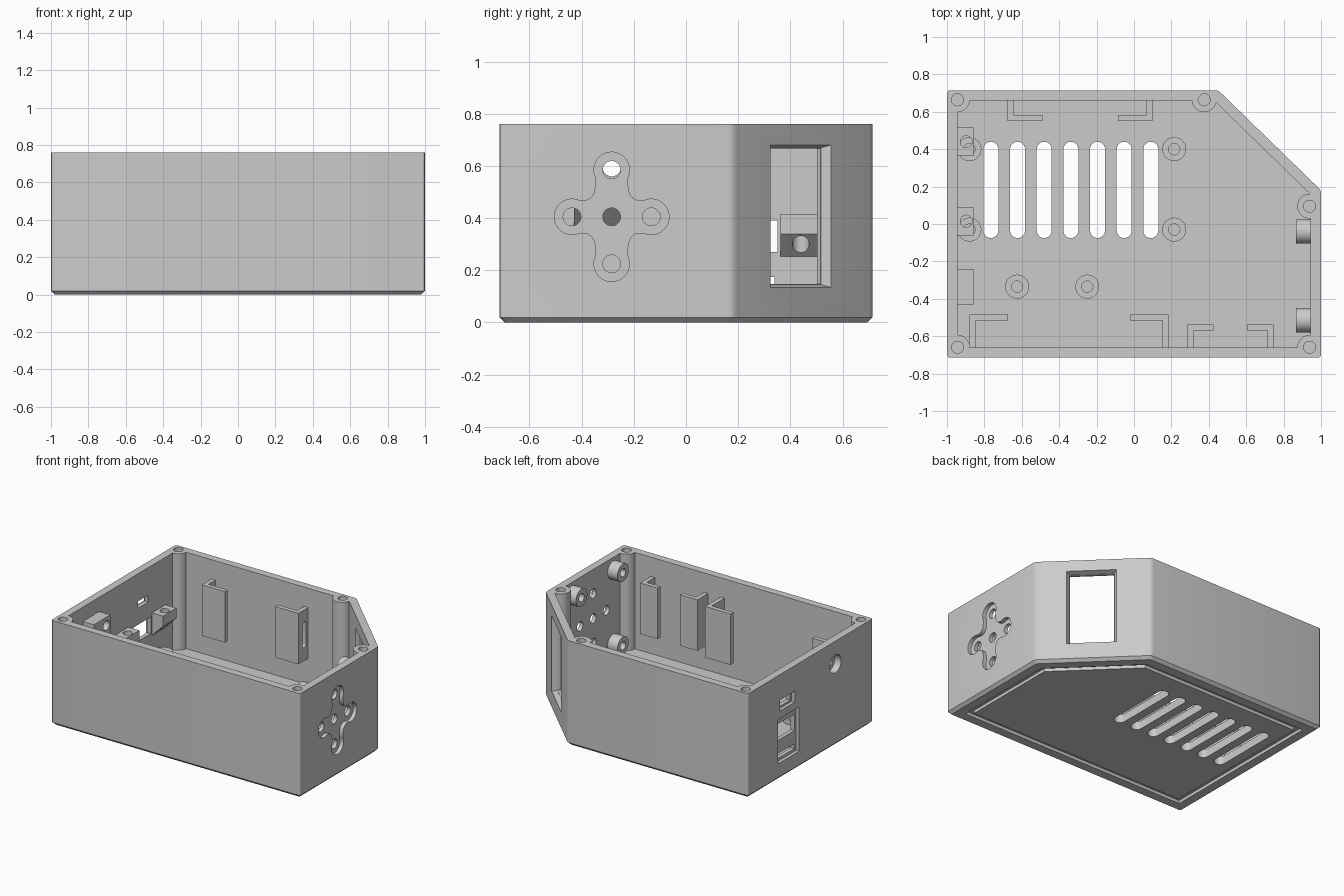
import bpy, bmesh
from math import sin, cos, pi, radians
from mathutils import Matrix, Vector

if "Cube" in bpy.data.objects:
    bpy.data.objects.remove(bpy.data.objects["Cube"])

grey = bpy.data.materials.new("plain grey")
grey.use_nodes = True
grey.diffuse_color = (0.6, 0.6, 0.6, 1)
grey.node_tree.nodes["Principled BSDF"].inputs["Base Color"].default_value = (0.6, 0.6, 0.6, 1)

ALONG_Z = Matrix.Identity(4)
ALONG_X = Matrix(((0, 0, 1, 0), (1, 0, 0, 0), (0, 1, 0, 0), (0, 0, 0, 1)))   # profile in (y, z)
ALONG_Y = Matrix(((0, 1, 0, 0), (0, 0, 1, 0), (1, 0, 0, 0), (0, 0, 0, 1)))   # profile in (z, x)


def loft(name, rings, frame=ALONG_Z):
    """Skin a stack of (outline, height) rings with equal point counts and cap both ends."""
    bm = bmesh.new()
    loops = [[bm.verts.new((u, v, w)) for u, v in pts] for pts, w in rings]
    bm.faces.new(loops[0])
    bm.faces.new(loops[-1])
    for a, b in zip(loops, loops[1:]):
        for i in range(len(a)):
            j = (i + 1) % len(a)
            bm.faces.new((a[i], a[j], b[j], b[i]))
    bm.transform(frame)
    bmesh.ops.recalc_face_normals(bm, faces=bm.faces)
    mesh = bpy.data.meshes.new(name)
    bm.to_mesh(mesh)
    bm.free()
    mesh.materials.append(grey)
    ob = bpy.data.objects.new(name, mesh)
    bpy.context.collection.objects.link(ob)
    return ob


def prism(name, pts, lo, hi, frame=ALONG_Z):
    return loft(name, [(pts, lo), (pts, hi)], frame)


def rect(u0, u1, v0, v1):
    return [(u0, v0), (u1, v0), (u1, v1), (u0, v1)]


def circle(u, v, r, n=32):
    return [(u + r * cos(2 * pi * (i + 0.5) / n), v + r * sin(2 * pi * (i + 0.5) / n)) for i in range(n)]


def slot(u, v0, v1, r, n=12):
    top = [(u + r * cos(pi * i / n), v1 - r + r * sin(pi * i / n)) for i in range(n + 1)]
    return top + [(u - r * cos(pi * i / n), v0 + r - r * sin(pi * i / n)) for i in range(n + 1)]


def inset(pts, d):
    """Move every side of a counter-clockwise convex outline inwards."""
    out = []
    for i, p in enumerate(pts):
        p, q, r = Vector(p), Vector(pts[i - 1]), Vector(pts[(i + 1) % len(pts)])
        e, f = (p - q).normalized(), (r - p).normalized()
        m, n = Vector((-e.y, e.x)), Vector((-f.y, f.x))
        out.append(tuple(p + (m + n) * d / (1 + m.dot(n))))
    return out


def rounded(pts, r):
    """Round every corner with a short curve."""
    out = []
    for i, p in enumerate(pts):
        p, q, s = Vector(p), Vector(pts[i - 1]), Vector(pts[(i + 1) % len(pts)])
        a, b = p + (q - p).normalized() * r, p + (s - p).normalized() * r
        out += [tuple(a * (1 - t) ** 2 + p * 2 * t * (1 - t) + b * t * t) for t in (0, 0.33, 0.67, 1)]
    return out


def extent(mesh):
    return sum(max((v.co[i] for v in mesh.vertices), default=0) -
               min((v.co[i] for v in mesh.vertices), default=0) for i in range(3))


def cut(ob, *cutters):
    """Subtract cutters one by one; use the second solver if the first damages the part."""
    for c in cutters:
        for solver in ('EXACT', 'FLOAT'):
            before = ob.data.copy()
            mod = ob.modifiers.new("cut", 'BOOLEAN')
            mod.operation, mod.solver, mod.object = 'DIFFERENCE', solver, c
            bpy.context.view_layer.objects.active = ob
            bpy.ops.object.modifier_apply(modifier=mod.name)
            if abs(extent(ob.data) - extent(before)) < 0.01:
                break
            ob.data = before
        bpy.data.objects.remove(c)
    return ob


H, FLOOR, WALL = 0.76, 0.06, 0.055
outline = [(-1, -0.715), (1, -0.715), (1, 0.18), (0.45, 0.715), (-1, 0.715)]

# Case body: rounded upright corners and a chamfered base
case = loft("case", [(rounded(inset(outline, 0.02), 0.012), 0), (rounded(outline, 0.018), 0.02),
                     (rounded(outline, 0.018), H)])

# Hollow inside, leaving the screw columns in the corners
columns = [(-0.944, 0.664), (0.375, 0.664), (0.939, 0.095), (0.939, -0.659), (-0.944, -0.659)]
cavity = prism("cavity", inset(outline, WALL), FLOOR, H + 0.1)
cut(cavity, *[prism("column", circle(x, y, 0.066), 0, H + 0.2) for x, y in columns])
cut(case, cavity)
cut(case, *[prism("screw_hole", circle(x, y, 0.032), 0.4, H + 0.1) for x, y in columns])

# Groove under the base
groove = cut(prism("groove", inset(outline, 0.085), -0.1, 0.022),
             prism("groove_core", inset(outline, 0.125), -0.2, 0.1))
cut(case, groove)

# Floor vents
cut(case, *[prism("vent", slot(-0.765 + 0.1425 * i, -0.075, 0.44, 0.04), -0.1, 0.2) for i in range(7)])

# Window in the slanted wall, with a bevelled rim
side = Vector((-0.55, 0.535, 0)).normalized()
up = Vector((0, 0, 1))
slanted = Matrix.Translation((0.733, 0.44, 0.4075)) @ Matrix((side, up, side.cross(up))).transposed().to_4x4()
cut(case, prism("window", rect(-0.145, 0.145, -0.26, 0.26), -0.2, 0.2, slanted),
    loft("window_bevel", [(rect(-0.147, 0.147, -0.262, 0.262), -0.035),
                          (rect(-0.171, 0.171, -0.276, 0.276), 0.01)], slanted))

# Four-lobed recess with five holes in the right wall
CY, CZ, RY, RZ = -0.285, 0.405, 0.152, 0.18
lobes = []
for k in range(4):
    a = k * pi / 2
    c = Vector((RY * cos(a), RZ * sin(a)))
    lobes.append([c + 0.068 * Vector((cos(a + radians(t)), sin(a + radians(t))))
                  for t in range(-115, 116, 10)])
horn = []
for k, arc in enumerate(lobes):
    p, r = arc[-1], lobes[(k + 1) % 4][0]
    a = (k + 0.5) * pi / 2
    q = Vector((cos(a), sin(a))) * 0.075
    horn += arc + [p * (1 - t) ** 2 + q * 2 * t * (1 - t) + r * t * t
                   for t in (i / 8 for i in range(1, 8))]
cut(case, prism("horn_recess", [(CY + p.x, CZ + p.y) for p in horn], 0.972, 1.1, ALONG_X))
cut(case, *[prism("horn_hole", circle(CY + RY * i, CZ + RZ * j, 0.034), 0.9, 1.1, ALONG_X)
            for i, j in ((0, 0), (1, 0), (-1, 0), (0, 1), (0, -1))])

# Ports and round jack hole in the left wall
cut(case, prism("port_recess", rect(0.13, 0.375, 0.12, 0.44), -1.1, -0.975, ALONG_X),
    prism("upper_recess", rect(0.18, 0.35, 0.495, 0.575), -1.1, -0.975, ALONG_X),
    prism("upper_port", rect(0.2, 0.32, 0.51, 0.56), -1.1, -0.9, ALONG_X),
    prism("middle_port", rect(0.15, 0.35, 0.27, 0.39), -1.1, -0.9, ALONG_X),
    prism("lower_port", rect(0.15, 0.34, 0.14, 0.175), -1.1, -0.9, ALONG_X),
    prism("jack_hole", circle(-0.285, 0.595, 0.065), -1.1, -0.9, ALONG_X))
parts = [case]

# Board standoffs on the floor
for x, y in ((-0.88, 0.4), (-0.88, -0.03), (0.215, 0.4), (0.215, -0.03), (-0.625, -0.335), (-0.25, -0.335)):
    post = prism("floor_standoff", circle(x, y, 0.064), FLOOR - 0.01, 0.14)
    parts.append(cut(post, prism("bore", circle(x, y, 0.03), FLOOR + 0.005, 0.3)))

# Standoffs on the inside of the right wall, bored from the inner end
for y in (-0.04, -0.515):
    for z in (0.14, 0.67):
        post = prism("wall_standoff", circle(y, z, 0.065), 0.866, 0.955, ALONG_X)
        parts.append(cut(post, prism("bore", circle(y, z, 0.03), 0.8, 0.94, ALONG_X)))


def bracket(name, y0, y1, top, under):
    """Wall block with a sloped underside."""
    prof = [(top, -0.95), (top, -0.857), (under, -0.857), (under - 0.093, -0.95)]
    ob = prism(name, prof, y0, y1, ALONG_Y)
    parts.append(ob)
    return ob


# Left wall brackets with screw holes, and the jack block
for y in (0.44, 0.015):
    cut(bracket("screw_bracket", y - 0.077, y + 0.077, 0.415, 0.34),
        prism("bracket_hole", circle(-0.897, y, 0.032), 0.2, 0.5))
cut(bracket("jack_block", -0.43, -0.24, 0.655, 0.45),
    prism("jack_bore", circle(-0.285, 0.595, 0.035), -1.1, -0.8, ALONG_X))


def clip(name, x, x_end, y_wall, y_tip):
    """L-shaped board clip: web at x, flange reaching to x_end."""
    s = 0.032 if x_end > x else -0.032
    t = 0.032 if y_wall > y_tip else -0.032
    prof = [(x, y_wall), (x, y_tip), (x_end, y_tip), (x_end, y_tip + t), (x + s, y_tip + t), (x + s, y_wall)]
    ob = prism(name, prof, 0.25, 0.62)
    parts.append(ob)
    return ob


clip("back_clip", -0.675, -0.49, 0.67, 0.55)
cut(clip("back_clip_slotted", 0.1, -0.085, 0.67, 0.55),
    prism("clip_slot", slot(0.617, 0.345, 0.535, 0.018), 0.0, 0.2, ALONG_X))
clip("front_clip_wide", -0.88, -0.675, -0.67, -0.483)
clip("front_clip_wide", 0.185, -0.02, -0.67, -0.483)
clip("front_clip_small", 0.285, 0.425, -0.67, -0.537)
clip("front_clip_small", 0.745, 0.605, -0.67, -0.537)

# Smooth the round parts, keep edges crisp
bpy.ops.object.select_all(action='DESELECT')
for ob in parts:
    ob.select_set(True)
bpy.context.view_layer.objects.active = case
bpy.ops.object.shade_smooth_by_angle(angle=radians(30))
